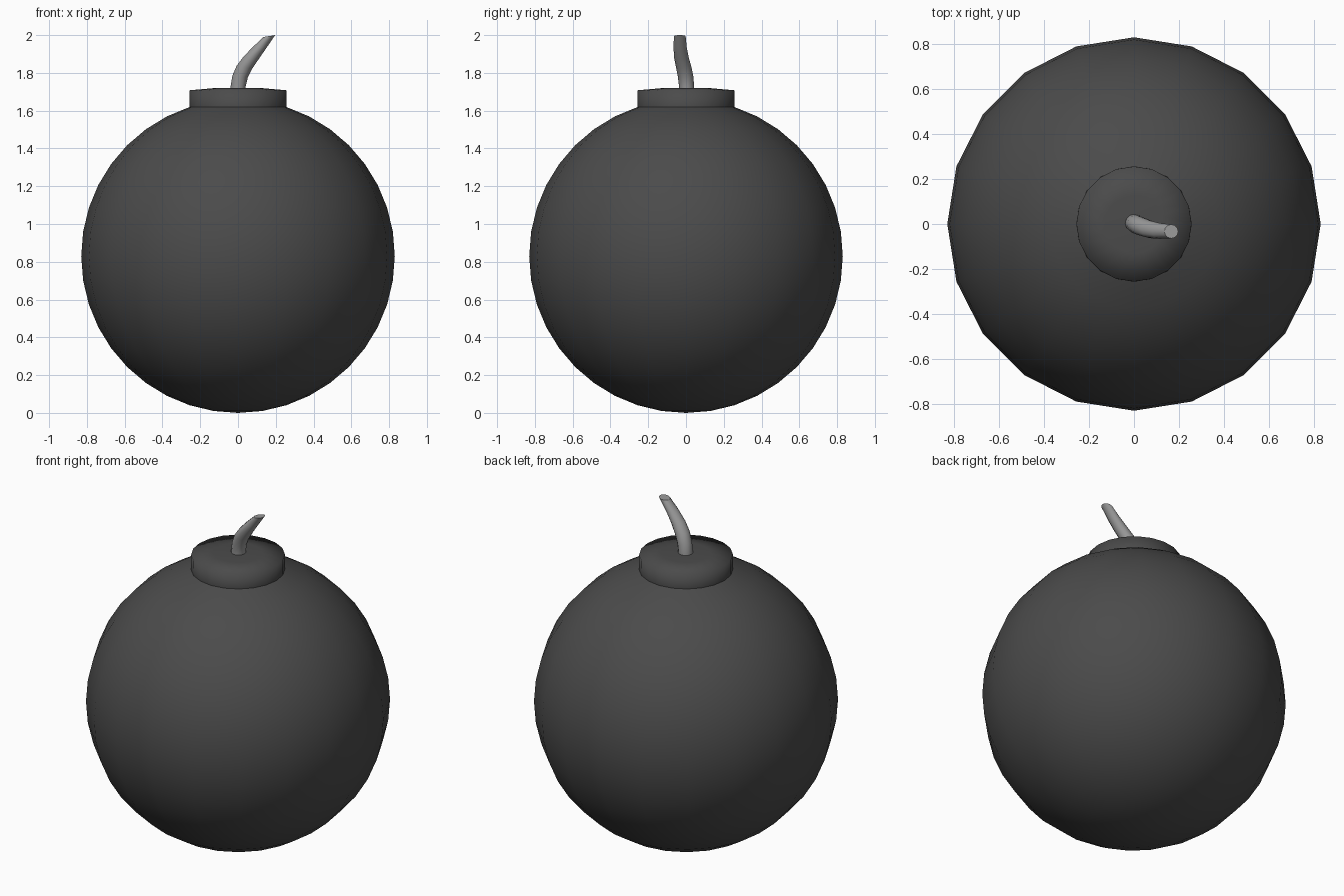
import bpy, bmesh
from math import sin, cos, pi, radians
from mathutils import Vector

if "Cube" in bpy.data.objects:
    bpy.data.objects.remove(bpy.data.objects["Cube"])

R, SEG = 0.83, 20


def loft(name, rings, sides, color, start=None, end=None, sharp_ring=None):
    """Skin rings of (x, y, z, radius, tilt); close ends with a pole point or a flat cap."""
    bm = bmesh.new()
    loops = []
    for x, y, z, r, tilt in rings:
        loops.append([bm.verts.new((x + r * cos(a), y + r * sin(a), z + tilt * r * cos(a)))
                      for a in (2 * pi * i / sides for i in range(sides))])
    for lo, hi in zip(loops, loops[1:]):
        for i in range(sides):
            j = (i + 1) % sides
            bm.faces.new((lo[i], lo[j], hi[j], hi[i]))
    for loop, pole in ((loops[0], start), (loops[-1], end)):
        if pole is None:
            cap = bm.faces.new(loop)
            for e in cap.edges:
                e.smooth = False
        else:
            p = bm.verts.new(pole)
            for i in range(sides):
                bm.faces.new((loop[i], loop[(i + 1) % sides], p))
    bmesh.ops.recalc_face_normals(bm, faces=bm.faces[:])
    for f in bm.faces:
        f.smooth = True
    if sharp_ring is not None:
        ring = set(loops[sharp_ring])
        for e in bm.edges:
            if e.verts[0] in ring and e.verts[1] in ring:
                e.smooth = False
    me = bpy.data.meshes.new(name)
    bm.to_mesh(me)
    bm.free()
    ob = bpy.data.objects.new(name, me)
    bpy.context.collection.objects.link(ob)
    mat = bpy.data.materials.new(name + "_paint")
    mat.diffuse_color = (color, color, color, 1)
    mat.use_nodes = True
    mat.node_tree.nodes["Principled BSDF"].inputs["Base Color"].default_value = mat.diffuse_color
    me.materials.append(mat)
    return ob


# Round body: 9 degree rings up to the neck, then a raised collar with a slight dome
body = [(0, 0, R - R * cos(radians(9 * k)), R * sin(radians(9 * k)), 0) for k in range(1, 19)]
neck = len(body) - 1
body += [(0, 0, 1.708, 0.256, 0), (0, 0, 1.719, 0.13, 0)]
loft("bomb_body", body, SEG, 0.07, start=(0, 0, 0), end=(0, 0, 1.722), sharp_ring=neck)

# Bent fuse: circles stacked along a leaning path
fuse = [
    (0.000, 0.005, 1.68, 0.040, 0.0),
    (0.001, 0.003, 1.73, 0.040, 0.0),
    (0.011, -0.002, 1.78, 0.041, -0.1),
    (0.034, -0.012, 1.83, 0.041, -0.2),
    (0.070, -0.024, 1.88, 0.039, -0.2),
    (0.115, -0.031, 1.935, 0.035, -0.1),
    (0.166, -0.033, 1.995, 0.031, 0.16),
]
loft("fuse", fuse, 12, 0.32)
